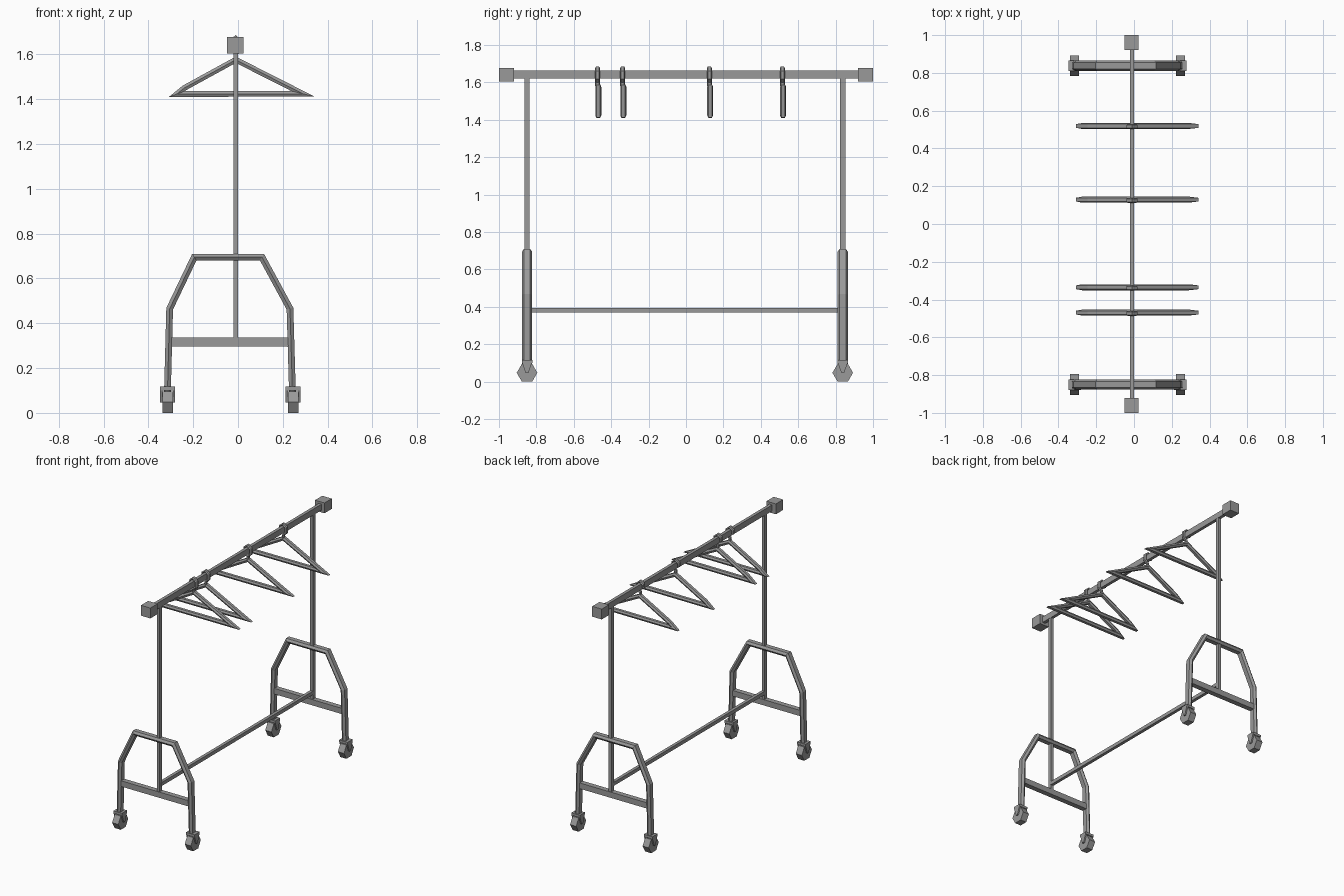
import bpy, bmesh, math
from mathutils import Vector, Matrix

cube = bpy.data.objects.get("Cube")
if cube:
    bpy.data.objects.remove(cube, do_unlink=True)

# Single painted-metal grey
grey = bpy.data.materials.new("mid_grey")
grey.use_nodes = True
colour = (0.32, 0.32, 0.32, 1)
grey.diffuse_color = colour
grey.node_tree.nodes["Principled BSDF"].inputs["Base Color"].default_value = colour


def finish(name, bm, location=(0, 0, 0)):
    bmesh.ops.recalc_face_normals(bm, faces=bm.faces)
    mesh = bpy.data.meshes.new(name)
    bm.to_mesh(mesh)
    bm.free()
    mesh.materials.append(grey)
    obj = bpy.data.objects.new(name, mesh)
    obj.location = location
    bpy.context.collection.objects.link(obj)
    return obj


def box(name, centre, size, taper=1.0):
    """Box whose lower end may narrow along y."""
    bm = bmesh.new()
    bmesh.ops.create_cube(bm, size=1)
    for v in bm.verts:
        if v.co.z < 0:
            v.co.y *= taper
        v.co = Vector(a * b for a, b in zip(v.co, size))
    return finish(name, bm, centre)


def hex_tube(name, path, half, depth, y, closed=False):
    """Sweep a six-sided section along a mitred path in the xz plane."""
    section = [(0, 1), (1, 0.6), (1, -0.6), (0, -1), (-1, -0.6), (-1, 0.6)]
    pts = [Vector(p) for p in path]
    n = len(pts)
    bm = bmesh.new()
    rings = []
    for i, p in enumerate(pts):
        before = pts[i - 1] if closed or i else None
        after = pts[(i + 1) % n] if closed or i < n - 1 else None
        d1 = (p - before).normalized() if before else (after - p).normalized()
        d2 = (after - p).normalized() if after else d1
        n1, n2 = Vector((-d1.y, d1.x)), Vector((-d2.y, d2.x))
        mitre = (n1 + n2) / (1 + n1.dot(n2))
        rings.append([bm.verts.new((p.x + mitre.x * half * u, v * depth,
                                    p.y + mitre.y * half * u)) for u, v in section])
    for i in range(n if closed else n - 1):
        a, b = rings[i], rings[(i + 1) % n]
        for j in range(6):
            k = (j + 1) % 6
            bm.faces.new((a[j], a[k], b[k], b[j]))
    if not closed:
        bm.faces.new(rings[0])
        bm.faces.new(rings[-1])
    return finish(name, bm, (0, y, 0))


RAIL_X = -0.01

# Rails running front to back, with block end caps
box("top_rail", (RAIL_X, 0, 1.642), (0.022, 1.88, 0.042))
box("lower_rail", (RAIL_X, -0.007, 0.382), (0.022, 1.68, 0.025))
for end, side in (("front", -1), ("back", 1)):
    box(end + "_end_cap", (-0.013, side * 0.96, 1.641), (0.073, 0.08, 0.072))

# End stands: post, arched leg frame, cross bar and casters
arch = [(-0.315, 0.09), (-0.305, 0.465), (-0.195, 0.695),
        (0.107, 0.695), (0.232, 0.465), (0.243, 0.09)]
for end, y in (("front", -0.85), ("back", 0.838)):
    box(end + "_post", (RAIL_X, y, 0.98), (0.02, 0.027, 1.3))
    hex_tube(end + "_leg_frame", arch, 0.015, 0.027, y)
    box(end + "_cross_bar", (-0.036, y, 0.317), (0.53, 0.036, 0.04))
    for side, x in (("right", -0.314), ("left", 0.246)):
        label = end + "_" + side
        bm = bmesh.new()
        bmesh.ops.create_cone(bm, cap_ends=True, segments=6,
                              radius1=0.055, radius2=0.055, depth=0.047)
        turn = Matrix.Rotation(math.pi / 2, 4, 'Y')
        bmesh.ops.transform(bm, matrix=turn, verts=bm.verts)
        # Rest the wheel on a flat side
        if min(v.co.z for v in bm.verts) < -0.05:
            bmesh.ops.rotate(bm, verts=bm.verts,
                             matrix=Matrix.Rotation(math.pi / 6, 3, 'X'))
        finish(label + "_wheel", bm, (x, y, 0.0476))
        box(label + "_fork_top", (x, y, 0.109), (0.066, 0.056, 0.016))
        for s in (-1, 1):
            box(label + "_fork_arm", (x + s * 0.028, y, 0.076),
                (0.01, 0.056, 0.06), 0.25)

# Hangers: closed triangular frame plus a hook over the rail
frame = [(-0.273, 1.423), (-0.24, 1.45), (-0.01, 1.576), (0.29, 1.424)]
hook = [(-0.01, 1.58), (-0.008, 1.602), (0.012, 1.622), (0.012, 1.658),
        (-0.01, 1.677), (-0.032, 1.66), (-0.034, 1.635)]
for y in (-0.469, -0.335, 0.129, 0.519):
    hex_tube("hanger_frame", frame, 0.0125, 0.016, y, closed=True)
    hex_tube("hanger_hook", hook, 0.007, 0.013, y - 0.004)
